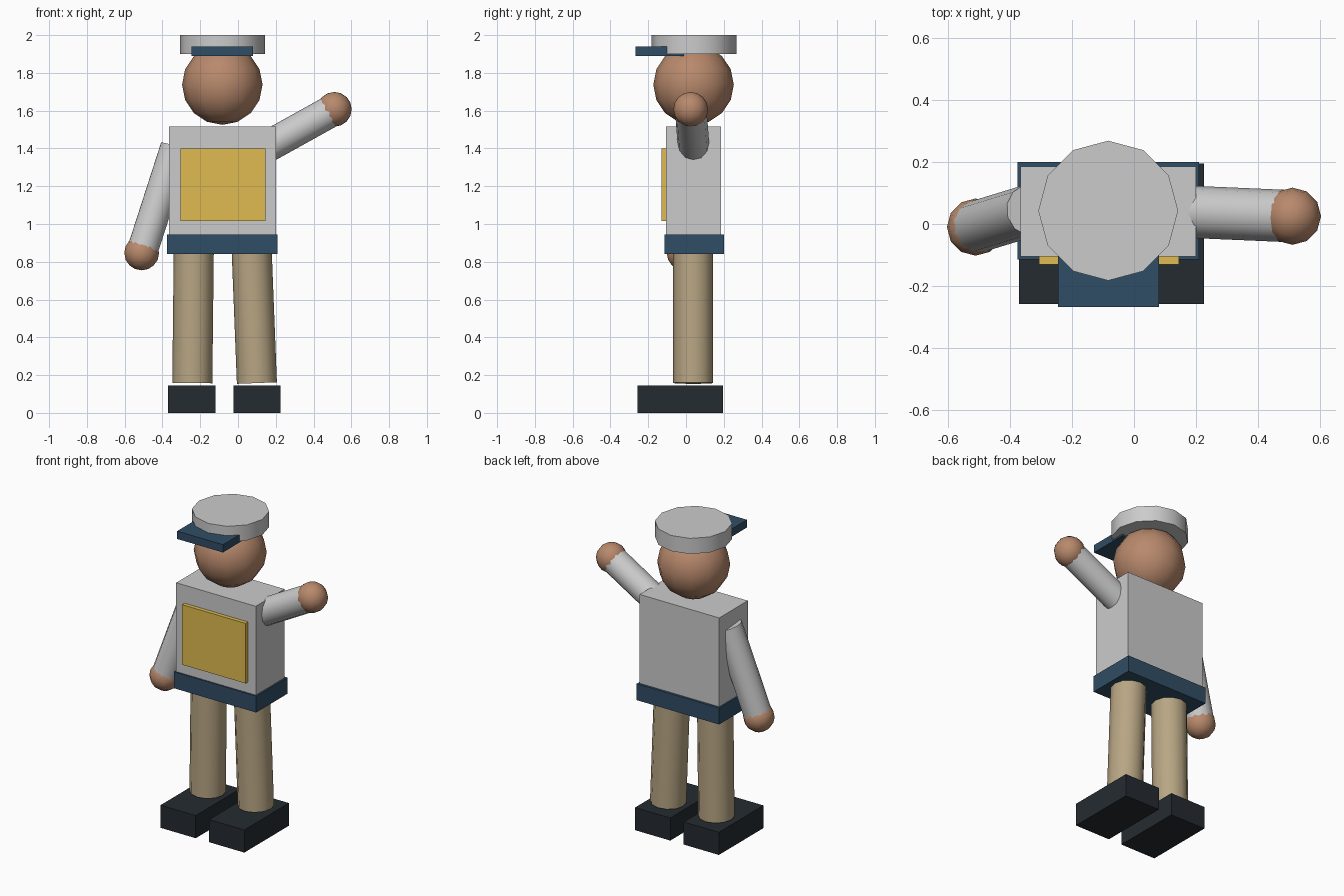
import bpy
from mathutils import Vector

if "Cube" in bpy.data.objects:
    bpy.data.objects.remove(bpy.data.objects["Cube"])


def material(name, r, g, b):
    m = bpy.data.materials.new(name)
    m.diffuse_color = (r, g, b, 1)
    m.use_nodes = True
    m.node_tree.nodes["Principled BSDF"].inputs["Base Color"].default_value = m.diffuse_color
    return m


WHITE = material("white_cloth", 0.68, 0.71, 0.71)
SKIN = material("skin", 0.48, 0.25, 0.15)
NAVY = material("navy", 0.03, 0.075, 0.13)
YELLOW = material("yellow", 0.74, 0.50, 0.08)
TAN = material("tan", 0.48, 0.38, 0.23)
DARK = material("dark_leather", 0.018, 0.024, 0.03)


def finish(name, mat, smooth=False):
    ob = bpy.context.object
    ob.name = name
    ob.data.materials.append(mat)
    if smooth:
        bpy.ops.object.shade_smooth_by_angle(angle=0.7)
    return ob


def box(name, x, y, z, mat):
    """Box from (min, max) ranges."""
    bpy.ops.mesh.primitive_cube_add(size=1, location=[sum(r) / 2 for r in (x, y, z)])
    bpy.context.object.scale = [r[1] - r[0] for r in (x, y, z)]
    bpy.ops.object.transform_apply(location=False, rotation=False, scale=True)
    return finish(name, mat)


def ball(name, centre, radius, mat):
    bpy.ops.mesh.primitive_uv_sphere_add(segments=12, ring_count=8, radius=radius, location=centre)
    return finish(name, mat, True)


def rod(name, a, b, radius, mat):
    """12-sided cylinder between two points."""
    a, b = Vector(a), Vector(b)
    d = b - a
    bpy.ops.mesh.primitive_cylinder_add(vertices=12, radius=radius, depth=d.length, location=(a + b) / 2)
    ob = finish(name, mat, True)
    ob.rotation_euler = d.to_track_quat('Z', 'Y').to_euler()
    return ob


# Torso, chest panel and belt
box("torso", (-0.365, 0.20), (-0.105, 0.185), (0.93, 1.515), WHITE)
box("chest_panel", (-0.305, 0.145), (-0.13, -0.10), (1.015, 1.40), YELLOW)
box("belt", (-0.375, 0.21), (-0.115, 0.20), (0.84, 0.945), NAVY)

# Head and cap
ball("head", (-0.083, 0.04, 1.738), 0.213, SKIN)
bpy.ops.mesh.primitive_cylinder_add(vertices=12, radius=0.225, depth=0.10, location=(-0.083, 0.043, 1.95))
finish("cap", WHITE, True)
box("cap_brim", (-0.245, 0.08), (-0.267, -0.01), (1.89, 1.94), NAVY)

# Arms, each a sleeve ending inside a round hand
for side, shoulder, hand in (("left", (-0.33, 0.045, 1.405), (-0.51, -0.01, 0.847)),
                             ("right", (0.163, 0.04, 1.414), (0.51, 0.025, 1.607))):
    h = Vector(hand)
    wrist = h + (Vector(shoulder) - h).normalized() * 0.025
    rod(side + "_sleeve", shoulder, wrist, 0.084, WHITE)
    ball(side + "_hand", hand, 0.092, SKIN)

# Legs and shoes
for side, top, bottom, shoe in (("left", -0.234, -0.242, -0.245), ("right", 0.072, 0.10, 0.10)):
    rod(side + "_leg", (top, 0.038, 0.87), (bottom, 0.038, 0.158), 0.106, TAN)
    box(side + "_shoe", (shoe - 0.125, shoe + 0.125), (-0.257, 0.195), (0, 0.145), DARK)
